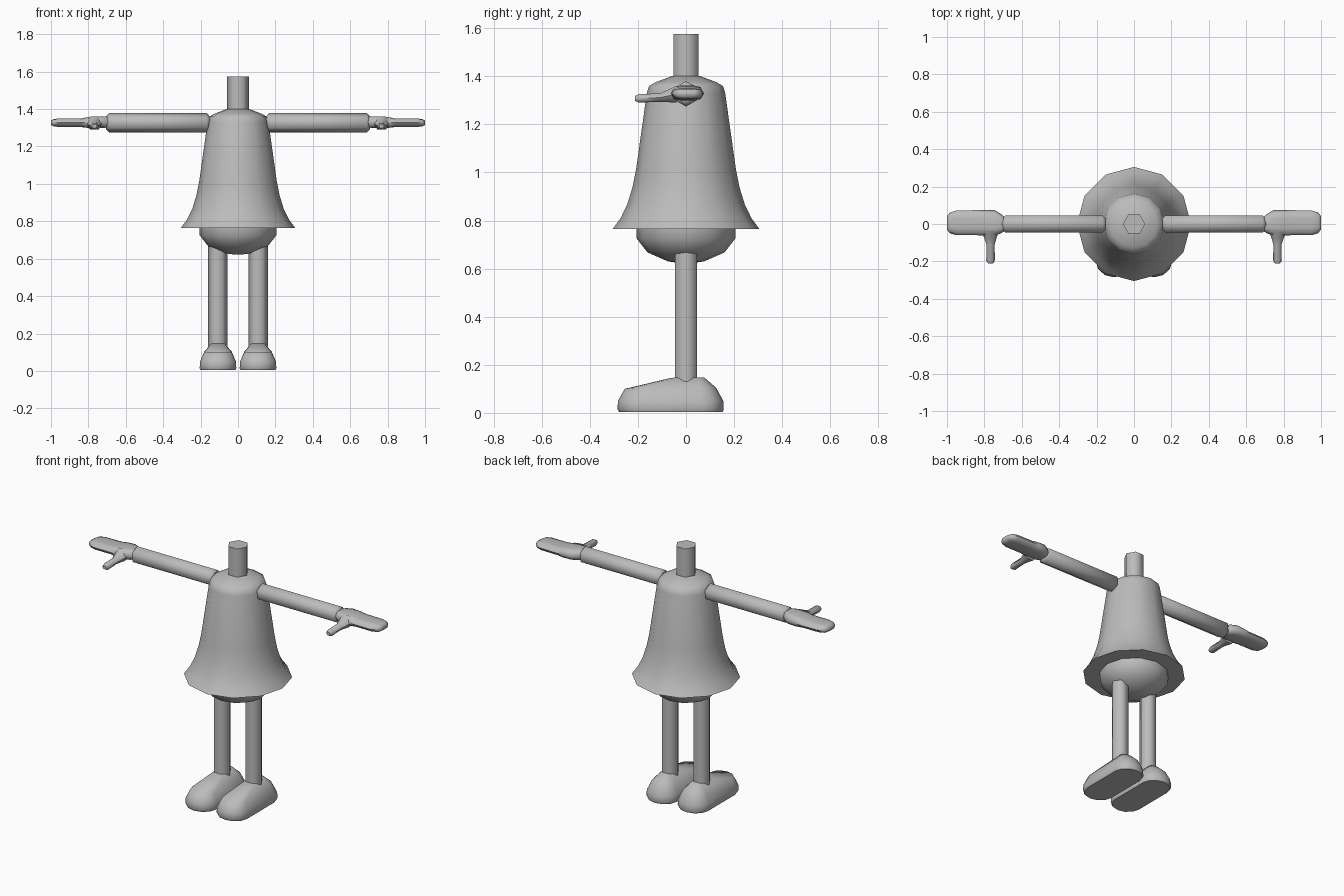
import bpy, bmesh, math

if "Cube" in bpy.data.objects:
    bpy.data.objects.remove(bpy.data.objects["Cube"])

grey = bpy.data.materials.new("plain grey")
grey.diffuse_color = (0.5, 0.5, 0.5, 1)
grey.use_nodes = True
grey.node_tree.nodes["Principled BSDF"].inputs["Base Color"].default_value = grey.diffuse_color


def loft(name, rings, mirror=False, angle=50):
    """Skin a list of equal-length point rings, cap both ends, shade smooth."""
    bm = bmesh.new()
    loops = [[bm.verts.new(p) for p in ring] for ring in rings]
    n = len(loops[0])
    for a, b in zip(loops, loops[1:]):
        for i in range(n):
            j = (i + 1) % n
            bm.faces.new((a[i], a[j], b[j], b[i]))
    bm.faces.new(loops[0][::-1])
    bm.faces.new(loops[-1])
    bmesh.ops.recalc_face_normals(bm, faces=bm.faces)
    mesh = bpy.data.meshes.new(name)
    bm.to_mesh(mesh)
    bm.free()
    obj = bpy.data.objects.new(name, mesh)
    bpy.context.collection.objects.link(obj)
    mesh.materials.append(grey)
    bpy.ops.object.select_all(action='DESELECT')
    obj.select_set(True)
    bpy.context.view_layer.objects.active = obj
    bpy.ops.object.shade_smooth_by_angle(angle=math.radians(angle))
    if mirror:
        obj.modifiers.new("mirror", 'MIRROR')
    return obj


def circle(n, r, start=0.0):
    return [(r * math.cos(start + math.tau * i / n),
             r * math.sin(start + math.tau * i / n)) for i in range(n)]


def upright(profile, n, cx=0.0):
    """Rings around a vertical axis from (radius, z) pairs."""
    return [[(cx + u, v, z) for u, v in circle(n, r)] for r, z in profile]


# Dress with flared hem
loft("dress", upright([(0.305, 0.765), (0.272, 0.81), (0.245, 0.865),
                       (0.222, 0.94), (0.208, 1.01), (0.163, 1.33),
                       (0.153, 1.36), (0.125, 1.376), (0.06, 1.40)], 12), angle=60)

# Rounded underside of the body
loft("hips", upright([(0.207, 0.77), (0.205, 0.725), (0.16, 0.667),
                      (0.075, 0.63), (0.02, 0.622)], 12), angle=60)

# Neck
loft("neck", upright([(0.06, 1.38), (0.06, 1.575)], 6), angle=65)

# Legs
loft("leg", upright([(0.052, 0.13), (0.052, 0.70)], 6, 0.108), True, 65)

# Arms, slightly narrowed at both ends
loft("arm", [[(x, u, 1.327 + v) for u, v in circle(6, r, math.pi / 2)]
             for x, r in [(0.148, 0.03), (0.168, 0.053), (0.688, 0.053), (0.705, 0.036)]],
     True, 65)


# Shoes: stacked rounded outlines (half width, back y, front y, back z, front z)
def shoe_ring(w, back, front, zb, zf):
    pts = []
    for end, side in ((back, 1), (front, -1)):
        for k in range(7):
            a = math.pi * k / 6
            y = end - side * w * 0.9 + side * w * 0.9 * math.sin(a)
            t = (back - y) / (back - front)
            pts.append((0.107 + side * w * math.cos(a), y, zb + (zf - zb) * t))
    return pts


loft("shoe", [shoe_ring(*s) for s in [
    (0.093, 0.152, -0.278, 0.004, 0.004), (0.098, 0.157, -0.285, 0.015, 0.015),
    (0.096, 0.155, -0.283, 0.05, 0.05), (0.073, 0.125, -0.255, 0.105, 0.10),
    (0.034, 0.075, -0.06, 0.148, 0.146)]], True)


# Hands: flat mitten sections (x, centre y, half width, centre z, half height)
def hand_ring(x, cy, w, cz, h):
    prof = [(1, 0), (0.8, 0.8), (0.4, 1), (-0.4, 1), (-0.8, 0.8),
            (-1, 0), (-0.8, -0.8), (-0.4, -1), (0.4, -1), (0.8, -0.8)]
    return [(x, cy + u * w, cz + v * h) for u, v in prof]


loft("hand", [hand_ring(*s) for s in [
    (0.69, 0.0, 0.036, 1.33, 0.026), (0.712, 0.002, 0.052, 1.33, 0.031),
    (0.745, 0.005, 0.069, 1.33, 0.031), (0.80, 0.006, 0.069, 1.328, 0.029),
    (0.84, 0.007, 0.067, 1.327, 0.023), (0.95, 0.006, 0.066, 1.327, 0.023),
    (0.985, 0.006, 0.055, 1.327, 0.02), (1.0, 0.006, 0.036, 1.327, 0.012)]], True, 60)

# Thumbs pointing forward, wider at the root
loft("thumb", [[(x + u, y, z + v * 0.9) for u, v in circle(6, r)]
               for x, y, z, r in [(0.768, -0.04, 1.325, 0.045), (0.768, -0.075, 1.318, 0.033),
                                  (0.767, -0.11, 1.311, 0.022), (0.767, -0.195, 1.308, 0.023),
                                  (0.767, -0.212, 1.308, 0.013)]], True, 60)
